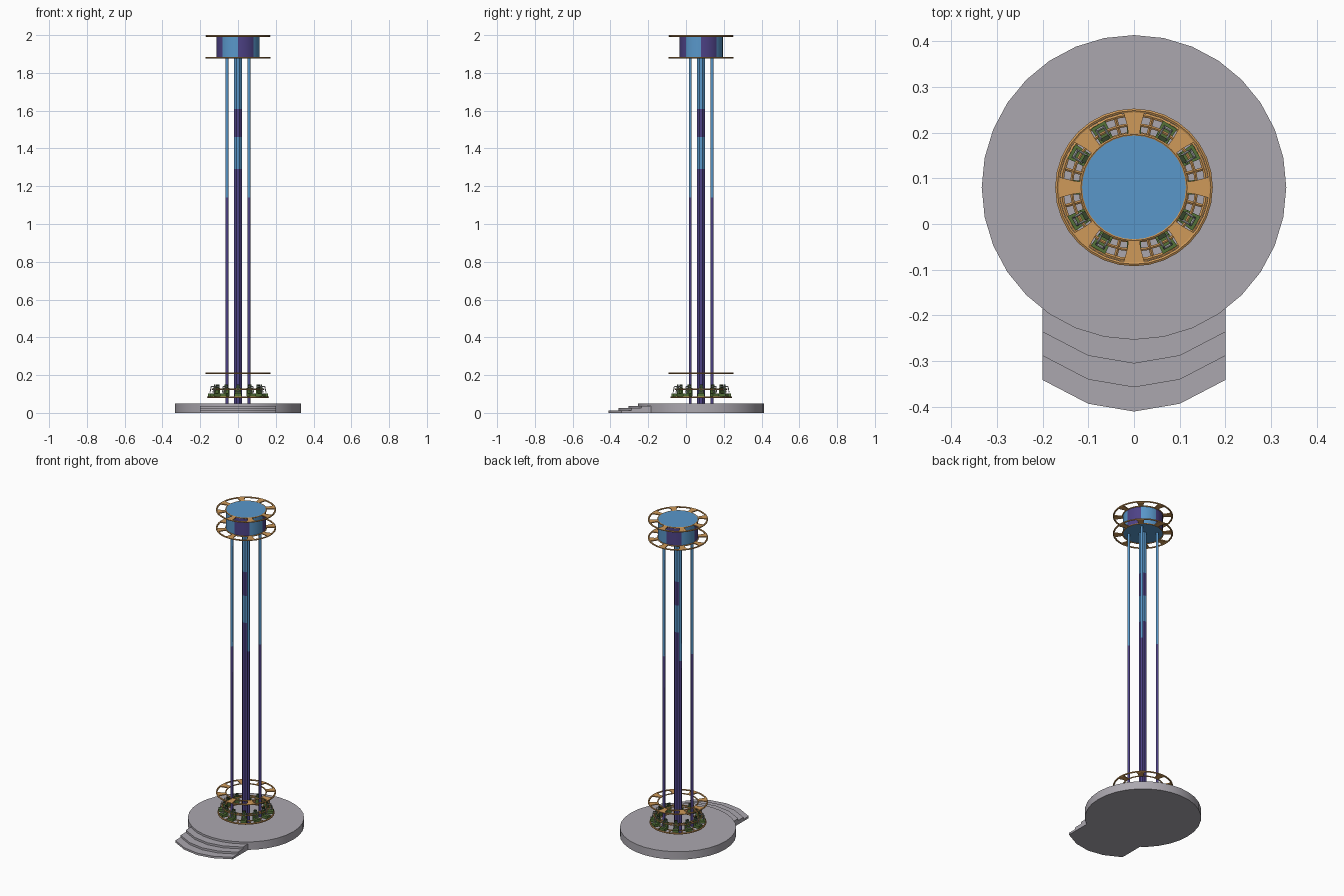
import bpy, bmesh, math
from mathutils import Matrix, Vector

if "Cube" in bpy.data.objects:
    bpy.data.objects.remove(bpy.data.objects["Cube"])

CY = 0.08  # tower axis sits behind the steps


def mat(name, rgb):
    m = bpy.data.materials.new(name)
    m.diffuse_color = (*rgb, 1)
    m.use_nodes = True
    m.node_tree.nodes["Principled BSDF"].inputs["Base Color"].default_value = m.diffuse_color
    return m


GREY = mat("concrete grey", (0.41, 0.39, 0.43))
BLUE = mat("sky blue", (0.10, 0.31, 0.59))
PURPLE = mat("deep purple", (0.075, 0.055, 0.24))
ORANGE = mat("warm orange", (0.62, 0.32, 0.10))
GREEN = mat("seat green", (0.09, 0.17, 0.04))
DARK = mat("dark green", (0.035, 0.06, 0.025))
STEEL = mat("light steel", (0.5, 0.52, 0.52))


def finish(name, bm, mats, smooth=None):
    bmesh.ops.recalc_face_normals(bm, faces=bm.faces)
    me = bpy.data.meshes.new(name)
    bm.to_mesh(me)
    bm.free()
    for m in mats:
        me.materials.append(m)
    ob = bpy.data.objects.new(name, me)
    bpy.context.collection.objects.link(ob)
    if smooth is not None:
        bpy.ops.object.select_all(action='DESELECT')
        ob.select_set(True)
        bpy.context.view_layer.objects.active = ob
        bpy.ops.object.shade_smooth_by_angle(angle=math.radians(smooth))
    return ob


def cyl(bm, x, y, z0, z1, r, n, phase=0.0, mi=0):
    m = Matrix.Translation((x, y, (z0 + z1) / 2)) @ Matrix.Rotation(phase, 4, 'Z')
    res = bmesh.ops.create_cone(bm, cap_ends=True, segments=n, radius1=r, radius2=r,
                                depth=z1 - z0, matrix=m)
    for f in {f for v in res['verts'] for f in v.link_faces}:
        f.material_index = mi


def prism(bm, pts, z0, z1, m=Matrix(), mi=0):
    lo = [bm.verts.new(m @ Vector((x, y, z0))) for x, y in pts]
    hi = [bm.verts.new(m @ Vector((x, y, z1))) for x, y in pts]
    n = len(pts)
    fs = [bm.faces.new(lo[::-1]), bm.faces.new(hi)]
    fs += [bm.faces.new((lo[i], lo[(i + 1) % n], hi[(i + 1) % n], hi[i])) for i in range(n)]
    for f in fs:
        f.material_index = mi


def torus(bm, r, t, z, n=32, k=6):
    rings = []
    for i in range(n):
        a = 2 * math.pi * i / n
        rings.append([])
        for j in range(k):
            b = 2 * math.pi * j / k + math.pi / k
            rr = r + t * math.cos(b)
            rings[-1].append(bm.verts.new((rr * math.cos(a), CY + rr * math.sin(a),
                                           z + t * math.sin(b))))
    for i in range(n):
        p, q = rings[i], rings[(i + 1) % n]
        for j in range(k):
            bm.faces.new((p[j], q[j], q[(j + 1) % k], p[(j + 1) % k]))


def rod(bm, a, b, r, m, mi, n=5):
    a, b = m @ Vector(a), m @ Vector(b)
    d = b - a
    mm = Matrix.Translation((a + b) / 2) @ d.to_track_quat('Z', 'Y').to_matrix().to_4x4()
    res = bmesh.ops.create_cone(bm, cap_ends=True, segments=n, radius1=r, radius2=r,
                                depth=d.length, matrix=mm)
    for f in {f for v in res['verts'] for f in v.link_faces}:
        f.material_index = mi


def around(a):
    return Matrix.Translation((0, CY, 0)) @ Matrix.Rotation(a, 4, 'Z')


# round platform
bm = bmesh.new()
cyl(bm, 0, CY, 0, 0.05, 0.333, 32)
finish("platform", bm, [GREY], 40)

# three curved entrance steps
for i, y in enumerate((-0.41, -0.357, -0.305)):
    bm = bmesh.new()
    front = [(-0.2, y + 0.069), (-0.1, y + 0.017), (0, y), (0.1, y + 0.017), (0.2, y + 0.069)]
    prism(bm, front + [(0.2, -0.17), (-0.2, -0.17)], 0, 0.0125 * (i + 1))
    finish("step_%d" % (i + 1), bm, [GREY], 40)

# central column with colour bands
bm = bmesh.new()
bands = (0.05, 1.29, 1.46, 1.61, 1.885)
for i in range(4):
    cyl(bm, 0, CY, bands[i], bands[i + 1], 0.0225, 8, math.pi / 8, i % 2)
finish("column", bm, [PURPLE, BLUE])

# four guide rods, purple below and blue above
bm = bmesh.new()
for sx in (-1, 1):
    for sy in (-1, 1):
        for k, (z0, z1) in enumerate(((0.05, 1.14), (1.14, 1.885))):
            cyl(bm, sx * 0.058, CY + sy * 0.058, z0, z1, 0.008, 8, math.pi / 8, k)
finish("guide_rods", bm, [PURPLE, BLUE], 50)

# top drum: eight alternating panels
bm = bmesh.new()
cyl(bm, 0, CY, 1.88, 1.998, 0.115, 32)
for f in bm.faces:
    c = f.calc_center_median()
    if abs(f.normal.z) < 0.5:
        f.material_index = 1 - int(math.floor(math.atan2(c.y - CY, c.x) / (math.pi / 4))) % 2
finish("top_drum", bm, [BLUE, PURPLE], 30)

# ring frames: two hoops joined by eight flared plates
for name, z in (("top_frame", 1.9955), ("drum_base_frame", 1.88), ("low_frame", 0.21)):
    bm = bmesh.new()
    torus(bm, 0.168, 0.005, z)
    torus(bm, 0.116, 0.004, z)
    for k in range(8):
        prism(bm, [(0.114, -0.012), (0.135, -0.015), (0.168, -0.024), (0.168, 0.024),
                   (0.135, 0.015), (0.114, 0.012)], z - 0.003, z + 0.003, around(k * math.pi / 4))
    finish(name, bm, [ORANGE], 50)

# passenger carriage hoops with spokes
bm = bmesh.new()
torus(bm, 0.159, 0.005, 0.083)
torus(bm, 0.118, 0.004, 0.083)
torus(bm, 0.137, 0.004, 0.126)
torus(bm, 0.116, 0.004, 0.126)
for k in range(12):
    m = around((k + 0.5) * math.pi / 6)
    rod(bm, (0.118, 0, 0.083), (0.159, 0, 0.083), 0.004, m, 0)
    rod(bm, (0.116, 0, 0.126), (0.137, 0, 0.126), 0.004, m, 0)
finish("carriage_frame", bm, [ORANGE], 50)

# twelve outward seats with shoulder restraints
bm = bmesh.new()
for k in range(12):
    m = around(k * math.pi / 6)
    prism(bm, [(0.12, -0.015), (0.158, -0.018), (0.158, 0.018), (0.12, 0.015)], 0.086, 0.103, m)
    prism(bm, [(0.118, -0.015), (0.128, -0.015), (0.128, 0.015), (0.118, 0.015)], 0.09, 0.133, m)
    prism(bm, [(0.119, -0.009), (0.128, -0.009), (0.128, 0.009), (0.119, 0.009)], 0.133, 0.15, m, 1)
    for s in (-0.009, 0.009):
        rod(bm, (0.124, s, 0.138), (0.142, s, 0.14), 0.0025, m, 2)
        rod(bm, (0.142, s, 0.14), (0.148, s, 0.108), 0.0025, m, 2)
    rod(bm, (0.148, -0.011, 0.11), (0.148, 0.011, 0.11), 0.003, m, 2)
finish("seats", bm, [GREEN, DARK, STEEL])
